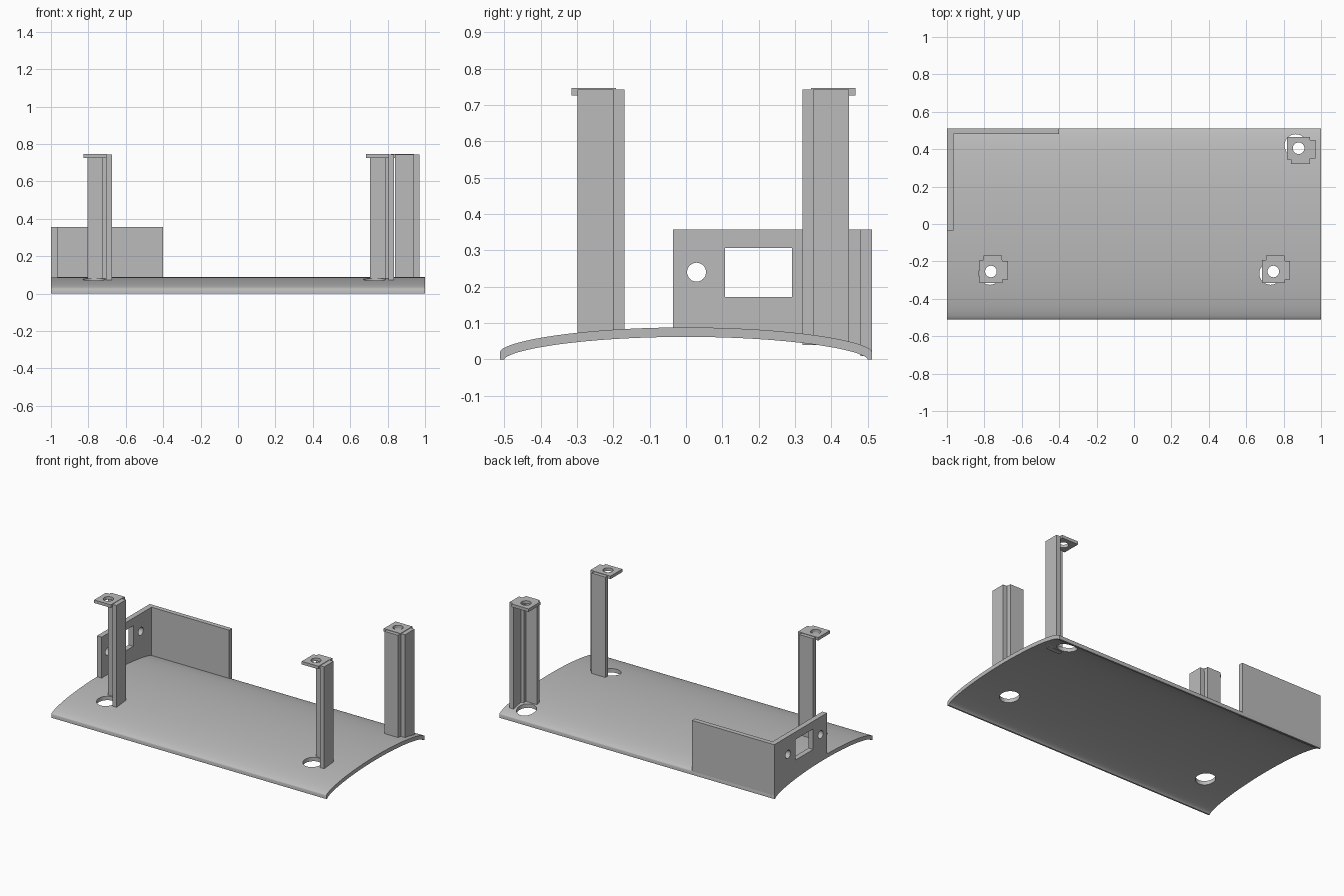
import bpy, bmesh, math

cube = bpy.data.objects.get("Cube")
if cube:
    bpy.data.objects.remove(cube, do_unlink=True)

GREY = (0.5, 0.5, 0.5, 1)
mat = bpy.data.materials.new("plain grey")
mat.use_nodes = True
mat.diffuse_color = GREY
mat.node_tree.nodes["Principled BSDF"].inputs["Base Color"].default_value = GREY


def prism(name, outline, axis, start, end):
    """Extrude a 2D outline along x (outline is y, z) or z (outline is x, y)."""
    def place(p, d):
        return (d, p[0], p[1]) if axis == "x" else (p[0], p[1], d)
    bm = bmesh.new()
    face = bm.faces.new([bm.verts.new(place(p, start)) for p in outline])
    top = bmesh.ops.extrude_face_region(bm, geom=[face])["geom"]
    for v in top:
        if isinstance(v, bmesh.types.BMVert):
            v.co["xyz".index(axis)] = end
    bmesh.ops.recalc_face_normals(bm, faces=bm.faces)
    mesh = bpy.data.meshes.new(name)
    bm.to_mesh(mesh)
    bm.free()
    mesh.materials.append(mat)
    obj = bpy.data.objects.new(name, mesh)
    bpy.context.collection.objects.link(obj)
    return obj


def rect(a0, a1, b0, b1):
    return [(a0, b0), (a1, b0), (a1, b1), (a0, b1)]


def circle(a, b, r, n=32):
    return [(a + r * math.cos(math.tau * i / n), b + r * math.sin(math.tau * i / n))
            for i in range(n)]


def cut(obj, axis, start, end, outlines):
    """Cut holes of the given outlines through an object."""
    for outline in outlines:
        cutter = prism("cutter", outline, axis, start, end)
        cutter.hide_render = True
        mod = obj.modifiers.new("hole", "BOOLEAN")
        mod.operation, mod.solver, mod.object = "DIFFERENCE", "EXACT", cutter
        bpy.context.view_layer.objects.active = obj
        bpy.ops.object.modifier_apply(modifier=mod.name)
        bpy.data.objects.remove(cutter, do_unlink=True)


def smooth(obj):
    bpy.ops.object.select_all(action="DESELECT")
    obj.select_set(True)
    bpy.context.view_layer.objects.active = obj
    bpy.ops.object.shade_smooth_by_angle(angle=math.radians(30))


def arch(y, half, base, rise):
    return base + rise * max(0, 1 - (y / half) ** 2) ** 0.6


def outer(y):
    return arch(y, 0.511, 0.022, 0.066)


def inner(y):
    return arch(y, 0.5, 0, 0.062)


# Arched base plate
STEPS = 48
angles = [math.pi * i / STEPS for i in range(STEPS + 1)]
upper = [(-0.511 * math.cos(a), outer(0.511 * math.cos(a))) for a in angles]
lower = [(0.5 * math.cos(a), inner(0.5 * math.cos(a))) for a in angles]
plate = prism("base_plate", upper + [(0.511, 0)] + lower + [(-0.511, 0)], "x", -1, 1)

# Screw posts: name, centre, y direction of the corner, access hole centre
posts = [("front_right_post", -0.765, -0.254, 1, (-0.77, -0.265)),
         ("front_left_post", 0.745, -0.254, 1, (0.73, -0.265)),
         ("back_left_post", 0.88, 0.405, -1, (0.865, 0.42))]
cut(plate, "z", -0.1, 0.2, [circle(*p[4], 0.06) for p in posts])
smooth(plate)

ANGLE = [(-0.04, 0.085), (0.06, 0.085), (0.06, 0.055), (0.09, 0.055), (0.09, -0.044),
         (0.06, -0.044), (0.06, 0.035), (0.04, 0.035), (0.04, 0.055), (-0.04, 0.055)]
for name, x, y, side, hole in posts:
    outline = [(x + a, y + b * side) for a, b in ANGLE]
    foot = min(outer(b) for a, b in outline) - 0.01
    prism(name, outline, "z", foot, 0.743)
    tab = prism(name + "_tab", rect(x - 0.061, x + 0.061, y - 0.061, y + 0.061),
                "z", 0.726, 0.746)
    cut(tab, "z", 0.6, 0.8, [circle(x, y, 0.031)])
    smooth(tab)

# End wall following the arch, with a socket window and two screw holes
ys = [-0.036 + 0.547 * i / 24 for i in range(25)]
foot_line = [(y, outer(y) - 0.012) for y in ys]
end_wall = prism("end_wall", foot_line + [(0.511, 0.357), (-0.036, 0.357)],
                 "x", -1, -0.966)
cut(end_wall, "x", -1.1, -0.9,
    [rect(0.107, 0.292, 0.172, 0.307), circle(0.029, 0.24, 0.026), circle(0.37, 0.24, 0.026)])
smooth(end_wall)

# Back wall
prism("back_wall", rect(0.48, 0.511, 0.01, 0.357), "x", -0.967, -0.4)
